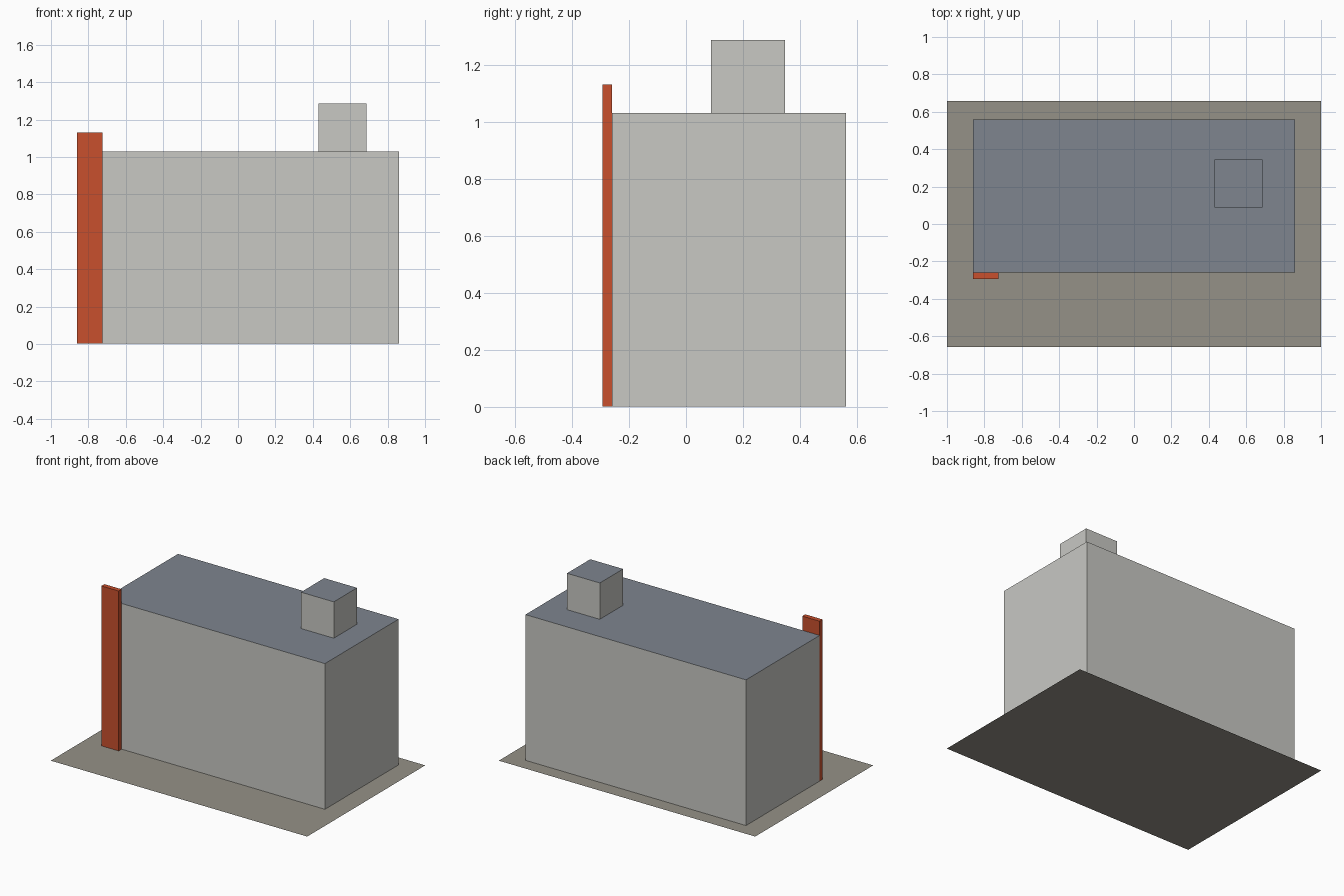
import bpy
import bmesh

cube = bpy.data.objects.get("Cube")
if cube:
    bpy.data.objects.remove(cube, do_unlink=True)


def material(name, colour):
    mat = bpy.data.materials.new(name)
    mat.use_nodes = True
    rgba = (*colour, 1)
    mat.diffuse_color = rgba
    mat.node_tree.nodes["Principled BSDF"].inputs["Base Color"].default_value = rgba
    return mat


wall = material("pale grey wall", (0.58, 0.58, 0.55))
roof = material("slate roof", (0.21, 0.235, 0.275))
sign_red = material("orange red", (0.58, 0.08, 0.026))
paving = material("warm grey paving", (0.30, 0.285, 0.245))


def finish(name, bm, mats):
    mesh = bpy.data.meshes.new(name)
    bm.to_mesh(mesh)
    bm.free()
    for mat in mats:
        mesh.materials.append(mat)
    obj = bpy.data.objects.new(name, mesh)
    bpy.context.collection.objects.link(obj)
    return obj


def box(name, low, high, mats):
    """Box between two corners; a second material goes on the top face."""
    bm = bmesh.new()
    bmesh.ops.create_cube(bm, size=1)
    for v in bm.verts:
        v.co = [(a + b) / 2 + c * (b - a) for a, b, c in zip(low, high, v.co)]
    bm.normal_update()
    for f in bm.faces:
        f.material_index = int(len(mats) > 1 and f.normal.z > 0.5)
    return finish(name, bm, mats)


# Flat ground sheet
bm = bmesh.new()
bmesh.ops.create_grid(bm, x_segments=1, y_segments=1, size=1)
for v in bm.verts:
    v.co.y *= 0.657
finish("ground_plot", bm, [paving])

# Main block and rooftop plant room, both with slate tops
box("building_block", (-0.86, -0.26, 0.003), (0.86, 0.56, 1.03), [wall, roof])
box("rooftop_room", (0.43, 0.087, 1.03), (0.686, 0.346, 1.286), [wall, roof])

# Tall upright panel on the front corner
box("upright_sign_panel", (-0.86, -0.293, 0.003), (-0.725, -0.26, 1.13), [sign_red])
